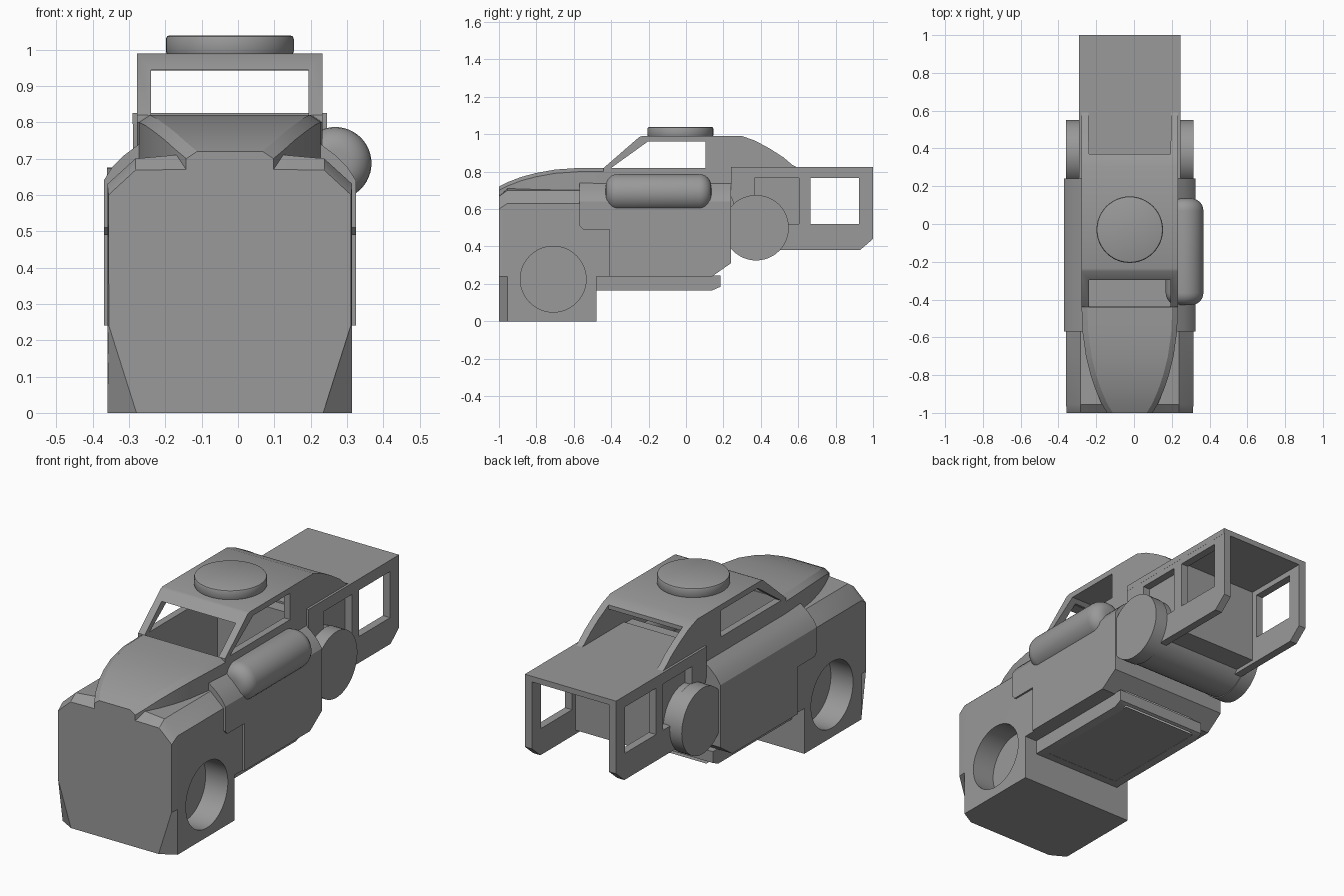
import bpy, bmesh, math
from mathutils import Matrix

if "Cube" in bpy.data.objects:
    bpy.data.objects.remove(bpy.data.objects["Cube"])

XC = -0.0225  # centre line of the vehicle

# Dark grey paint shared by all parts
paint = bpy.data.materials.new("dark_grey")
paint.diffuse_color = (0.32, 0.32, 0.32, 1)
paint.use_nodes = True
paint.node_tree.nodes["Principled BSDF"].inputs["Base Color"].default_value = paint.diffuse_color


def finish(name, bm, recalc=True):
    if recalc:
        bmesh.ops.recalc_face_normals(bm, faces=bm.faces)
    me = bpy.data.meshes.new(name)
    bm.to_mesh(me)
    bm.free()
    me.materials.append(paint)
    ob = bpy.data.objects.new(name, me)
    bpy.context.collection.objects.link(ob)
    return ob


def loft(name, rings):
    bm = bmesh.new()
    rows = [[bm.verts.new((x + XC, y, z)) for x, y, z in r] for r in rings]
    n = len(rows[0])
    for a, b in zip(rows, rows[1:]):
        for i in range(n):
            j = (i + 1) % n
            bm.faces.new((a[i], a[j], b[j], b[i]))
    bm.faces.new(rows[0])
    bm.faces.new(rows[-1])
    return finish(name, bm)


def side_prism(name, profile, x0, x1):
    return loft(name, [[(x, y, z) for y, z in profile] for x in (x0, x1)])


def box(name, x0, x1, y0, y1, z0, z1):
    return side_prism(name, [(y0, z0), (y1, z0), (y1, z1), (y0, z1)], x0, x1)


def cylinder(name, center, r, length, axis='X', segs=48):
    bm = bmesh.new()
    rot = Matrix.Rotation(math.pi / 2, 4, axis) if axis != 'Z' else Matrix()
    bmesh.ops.create_cone(bm, cap_ends=True, segments=segs, radius1=r, radius2=r, depth=length,
                          matrix=Matrix.Translation((center[0] + XC, center[1], center[2])) @ rot)
    return finish(name, bm)


def apply_mod(ob, mod):
    bpy.context.view_layer.objects.active = ob
    bpy.ops.object.modifier_apply(modifier=mod.name)


def cut(ob, *cutters):
    for c in cutters:
        m = ob.modifiers.new("cut", 'BOOLEAN')
        m.operation, m.solver, m.object = 'DIFFERENCE', 'EXACT', c
        c.hide_render = True
        apply_mod(ob, m)


def bevel(ob, width, segs=2):
    m = ob.modifiers.new("bevel", 'BEVEL')
    m.width, m.segments, m.limit_method = width, segs, 'ANGLE'
    m.angle_limit = math.radians(40)
    apply_mod(ob, m)


def mirrored(half):
    return half + [(-x, z) for x, z in reversed(half)]


# Interior space, open at the bottom
interior = side_prism("interior_cutter", [(-0.435, -0.1), (0.17, -0.1), (0.17, 0.815), (0.7, 0.815),
                      (0.7, 0.87), (0.36, 0.945), (-0.235, 0.945), (-0.385, 0.82), (-0.435, 0.82)],
                      -0.218, 0.218)

# Front block with chamfered nose and round wheel recesses
nose = mirrored([(0.257, 0), (0.333, 0.24), (0.334, 0.6), (0.26, 0.668), (0.15, 0.67)])
full = mirrored([(0.337, 0), (0.337, 0.24), (0.337, 0.63), (0.26, 0.70), (0.15, 0.71)])
front_block = loft("front_block", [[(x, y, z) for x, z in s]
                   for y, s in ((-1, nose), (-0.955, full), (-0.41, full))])
cut(front_block, box("step_cutter", -0.5, 0.5, -0.478, -0.3, -0.1, 0.24),
    *[cylinder("wheel_cutter", (s * 0.337, -0.71, 0.225), 0.176, 0.26, 'Y') for s in (-1, 1)])
cut(front_block, interior)

# Tapering hood
stations = [(-1, 0.12, 0.72), (-0.95, 0.15, 0.745), (-0.88, 0.18, 0.772), (-0.8, 0.207, 0.793),
            (-0.7, 0.232, 0.811), (-0.57, 0.25, 0.82), (-0.44, 0.255, 0.82)]
hood = loft("hood", [[(w, y, 0.6), (w, y, z - 0.02), (w - 0.03, y, z), (0.03 - w, y, z),
                      (-w, y, z - 0.02), (-w, y, 0.6)] for y, w, z in stations])

# Main body sides and sloped shoulders
body = side_prism("body", [(-0.57, 0.64), (-0.57, 0.51), (-0.55, 0.49), (-0.41, 0.49), (-0.41, 0.24),
                  (0.14, 0.24), (0.24, 0.31), (0.24, 0.64)], -0.347, 0.347)
shoulder_half = [(0.347, 0.64), (0.325, 0.675), (0.29, 0.71), (0.25, 0.74)]
shoulders = loft("shoulders", [[(x, y, z) for x, z in mirrored(shoulder_half)] for y in (-0.57, 0.24)])
skirt = side_prism("floor_skirt", [(-0.48, 0.165), (0.14, 0.165), (0.185, 0.185), (0.185, 0.245),
                   (-0.48, 0.245)], -0.265, 0.265)
for part in (body, shoulders, skirt):
    cut(part, interior)

# Thin floor sheet facing down
bm = bmesh.new()
bm.faces.new([bm.verts.new((x + XC, y, 0.166)) for x, y in
              ((-0.22, -0.44), (-0.22, 0.175), (0.22, 0.175), (0.22, -0.44))])
finish("floor", bm, recalc=False)

# Cab shell with windows, roof and rear side fins
cab = side_prism("cab", [(-0.44, 0.6), (-0.44, 0.82), (-0.25, 0.985), (-0.235, 0.99), (0.3, 0.99),
                 (0.37, 0.965), (0.45, 0.922), (0.52, 0.877), (0.57, 0.835), (0.6, 0.82), (0.24, 0.75),
                 (0.24, 0.6)], -0.255, 0.255)
cut(cab, interior,
    side_prism("side_window_cutter", [(-0.41, 0.82), (-0.4, 0.82), (-0.205, 0.96), (0.105, 0.96),
                                      (0.105, 0.82)], -0.5, 0.5),
    box("windshield_cutter", -0.217, 0.217, -0.6, -0.2, 0.81, 0.944),
    box("rear_opening_cutter", -0.217, 0.217, 0.37, 0.8, 0.82, 1.1))

# Round roof hatch
hatch = cylinder("roof_hatch", (0, -0.03, 1.012), 0.176, 0.055, 'Z')
bevel(hatch, 0.01, 2)

# Side tank on the right only
tank = cylinder("side_tank", (0.29, -0.147, 0.687), 0.1, 0.565)
bevel(tank, 0.065, 6)

# Rear frame: roof, side walls with windows, inner box
rear_roof = box("rear_roof", -0.2675, 0.2675, 0.24, 1, 0.795, 0.825)
wall = [(0.24, 0.82), (0.24, 0.67), (0.3, 0.5), (0.4, 0.38), (0.93, 0.38), (1, 0.44), (1, 0.82)]
for side, s in (("left", -1), ("right", 1)):
    w = side_prism("rear_wall_" + side, wall, s * 0.267, s * 0.225)
    cut(w, box("rear_window_cutter", -0.5, 0.5, 0.665, 0.925, 0.52, 0.765),
        box("mid_window_cutter", -0.5, 0.5, 0.365, 0.605, 0.52, 0.765))
    # Rear wheel discs
    cylinder("rear_wheel_" + side, (s * 0.3, 0.375, 0.5), 0.175, 0.075, 'Y')
box("rear_inner_box", -0.226, 0.226, 0.2, 0.635, 0.4, 0.8)
cylinder("rear_axle_drum", (0, 0.375, 0.5), 0.17, 0.55, 'Y')

# Remove cutters, smooth the rest
for ob in list(bpy.data.objects):
    if ob.hide_render:
        bpy.data.objects.remove(ob)
bpy.ops.object.select_all(action='SELECT')
bpy.context.view_layer.objects.active = body
bpy.ops.object.shade_smooth_by_angle(angle=math.radians(30))
